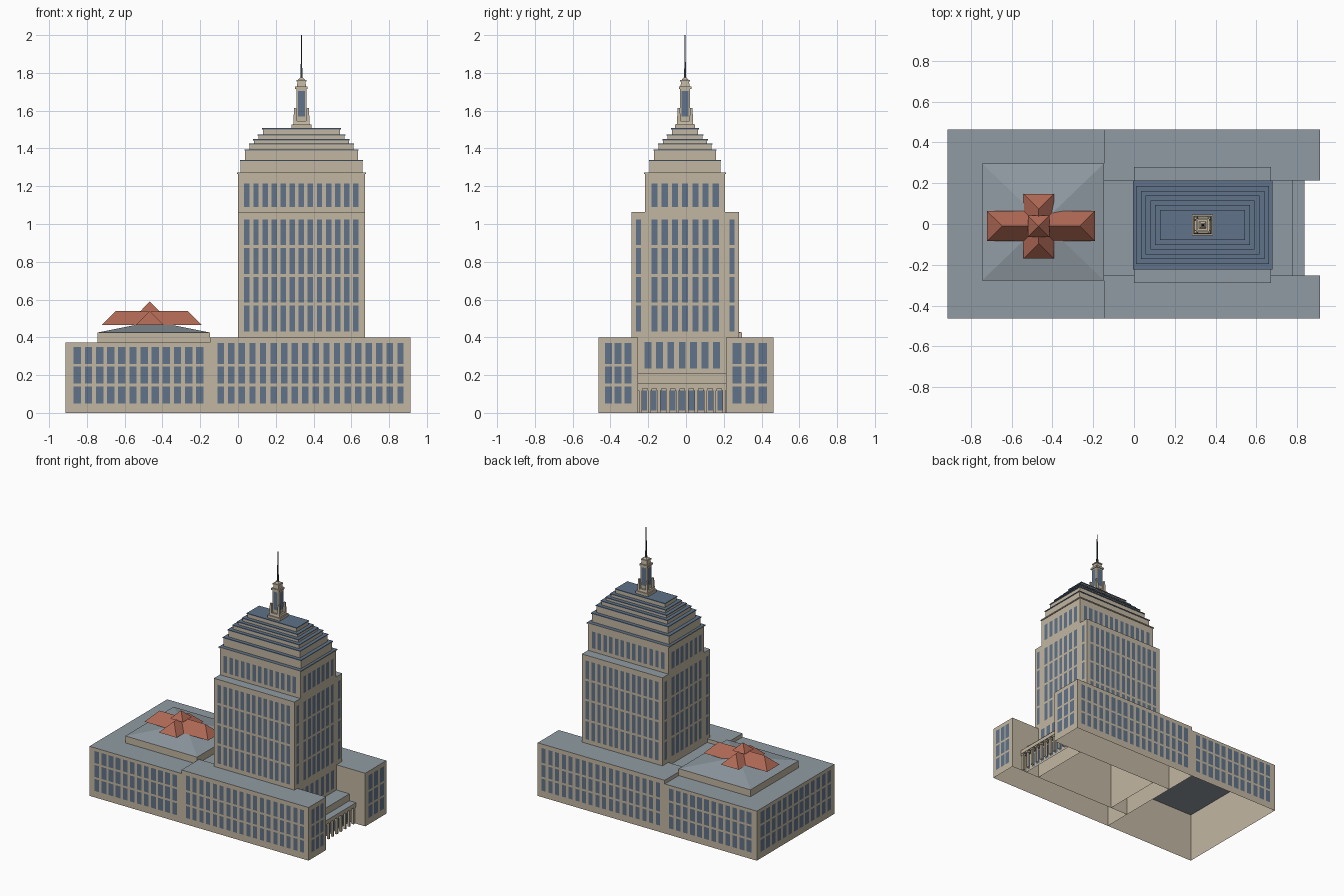
import bpy, bmesh
from mathutils import Vector

cube = bpy.data.objects.get("Cube")
if cube:
    bpy.data.objects.remove(cube)


def material(name, rgb):
    m = bpy.data.materials.new(name)
    m.use_nodes = True
    m.diffuse_color = (*rgb, 1)
    m.node_tree.nodes["Principled BSDF"].inputs["Base Color"].default_value = (*rgb, 1)
    return m


STONE = material("stone", (0.54, 0.47, 0.36))
GLASS = material("window blue", (0.115, 0.17, 0.25))
SLATE = material("roof grey", (0.28, 0.33, 0.365))
TILE = material("roof red", (0.43, 0.14, 0.09))
DARK = material("mast dark", (0.04, 0.05, 0.06))


def finish(name, bm, *mats):
    mesh = bpy.data.meshes.new(name)
    bm.to_mesh(mesh)
    bm.free()
    for m in mats:
        mesh.materials.append(m)
    ob = bpy.data.objects.new(name, mesh)
    bpy.context.collection.objects.link(ob)
    return ob


def block(name, x, y, z, side=STONE, top=SLATE, inset=(0, 0), bottom=False, cap=True):
    """Box over the ranges x, y, z; inset narrows its top, bottom and cap close its ends."""
    bm = bmesh.new()
    rings = []
    for height, (ix, iy) in ((z[0], (0, 0)), (z[1], inset)):
        a, b, c, d = x[0] + ix, x[1] - ix, y[0] + iy, y[1] - iy
        rings.append([bm.verts.new((*p, height)) for p in ((a, c), (b, c), (b, d), (a, d))])
    low, high = rings
    for i in range(4):
        j = (i + 1) % 4
        bm.faces.new((low[i], low[j], high[j], high[i]))
    if cap:
        bm.faces.new(high).material_index = 1
    if bottom:
        bm.faces.new(low[::-1])
    bmesh.ops.remove_doubles(bm, verts=bm.verts, dist=1e-5)
    return finish(name, bm, side, top)


def centred(name, c, hx, hy, z, **kw):
    return block(name, (c[0] - hx, c[0] + hx), (c[1] - hy, c[1] + hy), z, **kw)


def windows(name, axis, sign, pos, span, count, rows, fill=0.6):
    """Grid of thin panes on a wall facing sign * axis, spread from edge to edge of span."""
    bm = bmesh.new()
    pitch = (span[1] - span[0]) / (count - 1 + fill)
    at = pos + sign * 0.002
    for i in range(count):
        a = span[0] + i * pitch
        b = a + pitch * fill
        for lo, hi in rows:
            corners = ((a, lo), (b, lo), (b, hi), (a, hi))
            pts = [(at, s, h) if axis == "x" else (s, at, h) for s, h in corners]
            f = bm.faces.new([bm.verts.new(p) for p in pts])
            f.normal_update()
            if f.normal.dot(Vector((sign, 0, 0) if axis == "x" else (0, sign, 0))) < 0:
                f.normal_flip()
    return finish(name, bm, GLASS)


# Low base: west block, two east wings and the lower link between them
X0, XM, X1, Y = -0.914, -0.147, 0.912, 0.463
COURT = (-0.253, 0.212)
block("west_block", (X0, XM), (-Y, Y), (0, 0.373))
block("south_wing", (XM, X1), (-Y, COURT[0]), (0, 0.4))
block("north_wing", (XM, X1), (COURT[1], Y), (0, 0.4))
block("link", (XM, 0), COURT, (0, 0.373))

# Base windows
LOW = [(0.05, 0.14), (0.155, 0.245)]
WEST_ROWS = LOW + [(0.26, 0.35)]
EAST_ROWS = LOW + [(0.26, 0.37)]
for label, s in (("south", -1), ("north", 1)):
    windows(label + "_west_windows", "y", s, s * Y, (-0.87, -0.183), 12, WEST_ROWS, 0.66)
    windows(label + "_wing_windows", "y", s, s * Y, (-0.108, 0.877), 18, EAST_ROWS)
windows("west_end_windows", "x", -1, X0, (-0.42, 0.42), 13, WEST_ROWS, 0.66)
windows("south_wing_end_windows", "x", 1, X1, (-0.43, -0.288), 3, EAST_ROWS, 0.72)
windows("north_wing_end_windows", "x", 1, X1, (0.247, 0.43), 3, EAST_ROWS, 0.68)

# Low penthouse with a shallow pyramid roof
PX, PY = (-0.745, XM), (-0.277, 0.297)
block("penthouse_wall", PX, PY, (0.373, 0.425), cap=False)
block("penthouse_roof", PX, PY, (0.425, 0.485), side=SLATE, inset=(0.299, 0.287), cap=False)

# Red cross-shaped hipped roof
RC = (-0.456, -0.01)
CROSS = (-0.467, -0.011)
RED = dict(side=TILE, top=TILE, bottom=True)
centred("red_roof_long", RC, 0.265, 0.074, (0.465, 0.54), inset=(0.075, 0.074), **RED)
centred("red_roof_cross", CROSS, 0.074, 0.159, (0.465, 0.54), inset=(0.074, 0.075), **RED)
centred("red_roof_peak", CROSS, 0.053, 0.053, (0.535, 0.59), inset=(0.053, 0.053), **RED)

# Tower core and the lower shoulders
TC = (0.336, -0.005)
TX = (0.0, 0.672)
CORE = (-0.217, 0.207)
block("tower_foot", TX, COURT, (0, 0.4), cap=False)
block("tower_core", TX, CORE, (0.373, 1.265), top=GLASS)
block("tower_cornice", (-0.006, 0.678), (CORE[0] - 0.006, CORE[1] + 0.006), (1.265, 1.273),
      top=GLASS, bottom=True)
block("south_shoulder", TX, (-0.288, CORE[0]), (0.4, 1.063))
block("north_shoulder", TX, (CORE[1], 0.28), (0.4, 1.063))

# Tower windows
TALL = [(0.432 + 0.152 * i, 0.568 + 0.152 * i) for i in range(4)]
CROWN = [(1.09, 1.215)]
for label, s, shoulder, wall in (("south", -1, -0.288, CORE[0]), ("north", 1, 0.28, CORE[1])):
    windows(label + "_tower_windows", "y", s, shoulder, (0.033, 0.638), 13, TALL)
    windows(label + "_crown_windows", "y", s, wall, (0.033, 0.638), 13, CROWN)
for label, s, wall in (("west", -1, TX[0]), ("east", 1, TX[1])):
    windows(label + "_tower_windows", "x", s, wall, (-0.183, 0.174), 7, TALL + CROWN)
    windows(label + "_south_shoulder_windows", "x", s, wall, (-0.266, -0.238), 1, TALL, 1)
    windows(label + "_north_shoulder_windows", "x", s, wall, (0.23, 0.258), 1, TALL, 1)
windows("foot_windows", "x", 1, TX[1], (-0.22, 0.18), 7, [(0.235, 0.375)])

# Stepped crown: stone tiers, each under a thin blue ledge
base = 1.273
for i, top in enumerate((1.34, 1.395, 1.427, 1.45, 1.475, 1.508)):
    hx, hy = 0.322 - 0.0235 * i, 0.187 - 0.0235 * i
    centred(f"tier_{i + 1}", TC, hx, hy, (base, top - 0.007), top=GLASS)
    centred(f"tier_ledge_{i + 1}", TC, hx + 0.004, hy + 0.004, (top - 0.007, top),
            side=GLASS, top=GLASS, bottom=True)
    base = top

# Lantern and mast
for name, half, z0, z1, inset in (
        ("lantern_base", 0.052, 1.508, 1.528, 0),
        ("lantern_plinth", 0.044, 1.528, 1.545, 0.004),
        ("lantern_shaft", 0.027, 1.54, 1.715, 0),
        ("lantern_cornice", 0.033, 1.715, 1.728, 0),
        ("lantern_neck", 0.024, 1.728, 1.755, 0.003),
        ("lantern_cap", 0.026, 1.755, 1.763, 0),
        ("lantern_dome", 0.018, 1.763, 1.775, 0.01)):
    centred(name, TC, half, half, (z0, z1), top=STONE, inset=(inset, inset), bottom=True)
for sx in (-1, 1):
    for sy in (-1, 1):
        centred("lantern_buttress", (TC[0] + sx * 0.033, TC[1] + sy * 0.033), 0.01, 0.01,
                (1.54, 1.615), top=STONE, inset=(0.004, 0.004))
for s in (-1, 1):
    for axis, k in (("x", 0), ("y", 1)):
        mid = TC[1 - k]
        windows("lantern_window", axis, s, TC[k] + s * 0.027, (mid - 0.018, mid + 0.018), 1,
                [(1.57, 1.705)], 1)
centred("mast_foot", TC, 0.006, 0.006, (1.775, 1.83), side=DARK, top=DARK, inset=(0.002, 0.002))
centred("mast", TC, 0.004, 0.004, (1.83, 2.0), side=DARK, top=DARK, inset=(0.002, 0.002))

# Entrance portico: recessed wall, entablature, upper step and a row of columns
block("portico_wall", (TX[1], 0.785), COURT, (0, 0.13), cap=False)
block("portico_entablature", (TX[1], 0.835), COURT, (0.13, 0.158), bottom=True)
block("portico_upper", (TX[1], 0.78), COURT, (0.158, 0.21))
windows("portico_windows", "x", 1, 0.785, (-0.238, 0.197), 9, [(0.012, 0.118)], 0.62)
COLUMNS = 10
for i in range(COLUMNS):
    cy = COURT[0] + 0.012 + i * (COURT[1] - COURT[0] - 0.024) / (COLUMNS - 1)
    centred("portico_column", (0.82, cy), 0.008, 0.008, (0, 0.13))
    centred("portico_capital", (0.82, cy), 0.012, 0.012, (0.118, 0.13), bottom=True)
